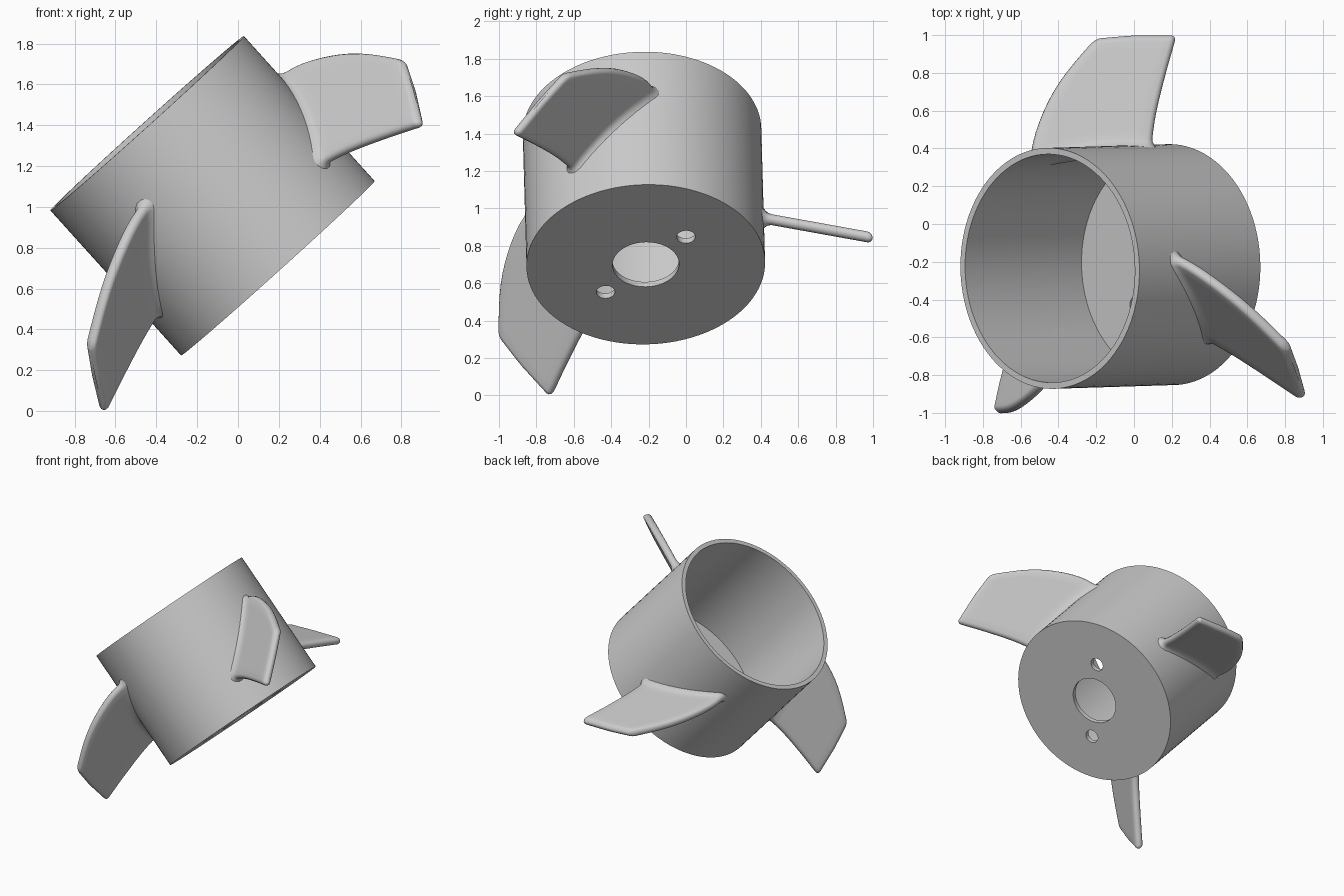
import bpy, bmesh, math
from mathutils import Vector, Matrix

default = bpy.data.objects.get("Cube")
if default:
    bpy.data.objects.remove(default, do_unlink=True)

grey = bpy.data.materials.new("plain grey")
grey.use_nodes = True
grey.diffuse_color = (0.6, 0.6, 0.6, 1)
grey.node_tree.nodes["Principled BSDF"].inputs["Base Color"].default_value = grey.diffuse_color

# Tilted hub frame: axis runs from the closed base to the open end
base = Vector((0.195, -0.215, 0.70))
top = Vector((-0.445, -0.235, 1.41))
axis = (top - base).normalized()
height = (top - base).length
side = Vector((0, 1, 0)).cross(axis).normalized()
back = axis.cross(side)
frame = Matrix.Translation(base) @ Matrix((side, back, axis)).transposed().to_4x4()
R, WALL, FLOOR = 0.638, 0.033, 0.035


def make_object(name, bm):
    mesh = bpy.data.meshes.new(name)
    bmesh.ops.recalc_face_normals(bm, faces=bm.faces)
    bm.to_mesh(mesh)
    bm.free()
    mesh.materials.append(grey)
    obj = bpy.data.objects.new(name, mesh)
    bpy.context.collection.objects.link(obj)
    return obj


def cylinder(name, radius, z0, z1, x=0, y=0, segments=96):
    bm = bmesh.new()
    bmesh.ops.create_cone(bm, cap_ends=True, segments=segments, radius1=radius, radius2=radius,
                          depth=z1 - z0, matrix=Matrix.Translation((x, y, (z0 + z1) / 2)))
    obj = make_object(name, bm)
    obj.matrix_world = frame
    return obj


def smooth(obj, degrees=35):
    bpy.ops.object.select_all(action='DESELECT')
    obj.select_set(True)
    bpy.context.view_layer.objects.active = obj
    bpy.ops.object.shade_smooth_by_angle(angle=math.radians(degrees))


# Hub: hollow cup with a shaft hole and two small screw holes in the floor
hub = cylinder("hub", R, 0, height)
cutters = [cylinder("bore_cutter", R - WALL, FLOOR, height + 0.2),
           cylinder("shaft_hole_cutter", 0.178, -0.1, 0.1, segments=48)]
for s in (1, -1):
    cutters.append(cylinder("screw_hole_cutter", 0.05, -0.1, 0.1, s * 0.215, s * 0.215, 32))
bpy.context.view_layer.objects.active = hub
for cutter in cutters:
    cutter.hide_render = True
    mod = hub.modifiers.new("cut", 'BOOLEAN')
    mod.operation, mod.solver, mod.object = 'DIFFERENCE', 'EXACT', cutter
    bpy.ops.object.modifier_apply(modifier=mod.name)
for cutter in cutters:
    bpy.data.objects.remove(cutter, do_unlink=True)
smooth(hub)


# Blade: rounded plate lofted from the hub wall to the tip
def curve(points, t):
    """Smooth interpolation through (t, value) pairs."""
    n = len(points)
    i = max(k for k in range(n - 1) if points[k][0] <= t)
    (a, p), (b, q) = points[i], points[i + 1]

    def slope(k):
        lo, hi = points[max(k - 1, 0)], points[min(k + 1, n - 1)]
        return (hi[1] - lo[1]) / (hi[0] - lo[0]) * (b - a)
    f = (t - a) / (b - a)
    return ((2*f**3 - 3*f**2 + 1) * p + (f**3 - 2*f**2 + f) * slope(i)
            + (3*f**2 - 2*f**3) * q + (f**3 - f**2) * slope(i + 1))


LEAD = [(0, -0.545), (0.2, -0.54), (0.43, -0.485), (0.67, -0.39), (1, -0.206)]
TRAIL = [(0, 0.09), (0.3, 0.115), (0.65, 0.165), (1, 0.225)]
HALF = 0.029


def wall_y(x, z):
    """Back wall of the hub, just under its surface."""
    p = Vector((x, 0, z)) - base
    u = p.dot(side)
    d = axis * (p.dot(axis)) + base
    return d.y + math.sqrt((R - 0.012) ** 2 - u * u)


def section(t):
    """Stadium-shaped cross-section at span fraction t."""
    flare = 0.04 * max(0, 1 - t / 0.09) ** 2
    tip = max(0, (t - 0.95) / 0.05)
    half = HALF * math.sqrt(max(0.04, 1 - tip * tip)) + flare
    inset = HALF - half
    x0 = curve(LEAD, t) + inset + half
    x1 = curve(TRAIL, t) - inset - half
    n, ring = 6, []
    for k in range(n + 1):
        a = math.pi / 2 + math.pi * k / n
        ring.append((x0 + half * math.cos(a), half * math.sin(a)))
    chord = 10
    for k in range(1, chord):
        ring.append((x0 + (x1 - x0) * k / chord, -half))
    for k in range(n + 1):
        a = -math.pi / 2 + math.pi * k / n
        ring.append((x1 + half * math.cos(a), half * math.sin(a)))
    for k in range(1, chord):
        ring.append((x1 + (x0 - x1) * k / chord, half))
    out = []
    for x, h in ring:
        y_root = wall_y(x, 0.955 + h)
        y_tip = 0.998 - 0.1 * max(0, -x) ** 1.1
        y = y_root + (y_tip - y_root) * t
        out.append((x, y, 0.95 - 0.18 * (y - 0.4) + h))
    return out


def make_blade(name, turn):
    bm = bmesh.new()
    stations = [0, 0.02, 0.04, 0.06, 0.09] + [0.09 + 0.86 * k / 12 for k in range(1, 13)]
    stations += [0.95 + 0.05 * math.sin(math.pi / 2 * k / 5) for k in range(1, 6)]
    rings = [[bm.verts.new(p) for p in section(min(t, 1))] for t in stations]
    for a, b in zip(rings, rings[1:]):
        for i in range(len(a)):
            j = (i + 1) % len(a)
            bm.faces.new((a[i], a[j], b[j], b[i]))
    bm.faces.new(rings[0])
    bm.faces.new(rings[-1])
    spin = Matrix.Translation(base) @ Matrix.Rotation(turn, 4, axis) @ Matrix.Translation(-base)
    bmesh.ops.transform(bm, matrix=spin, verts=bm.verts)
    smooth(make_object(name, bm), 50)


for k, name in enumerate(("back_blade", "right_blade", "left_blade")):
    make_blade(name, 2 * math.pi / 3 * k)
